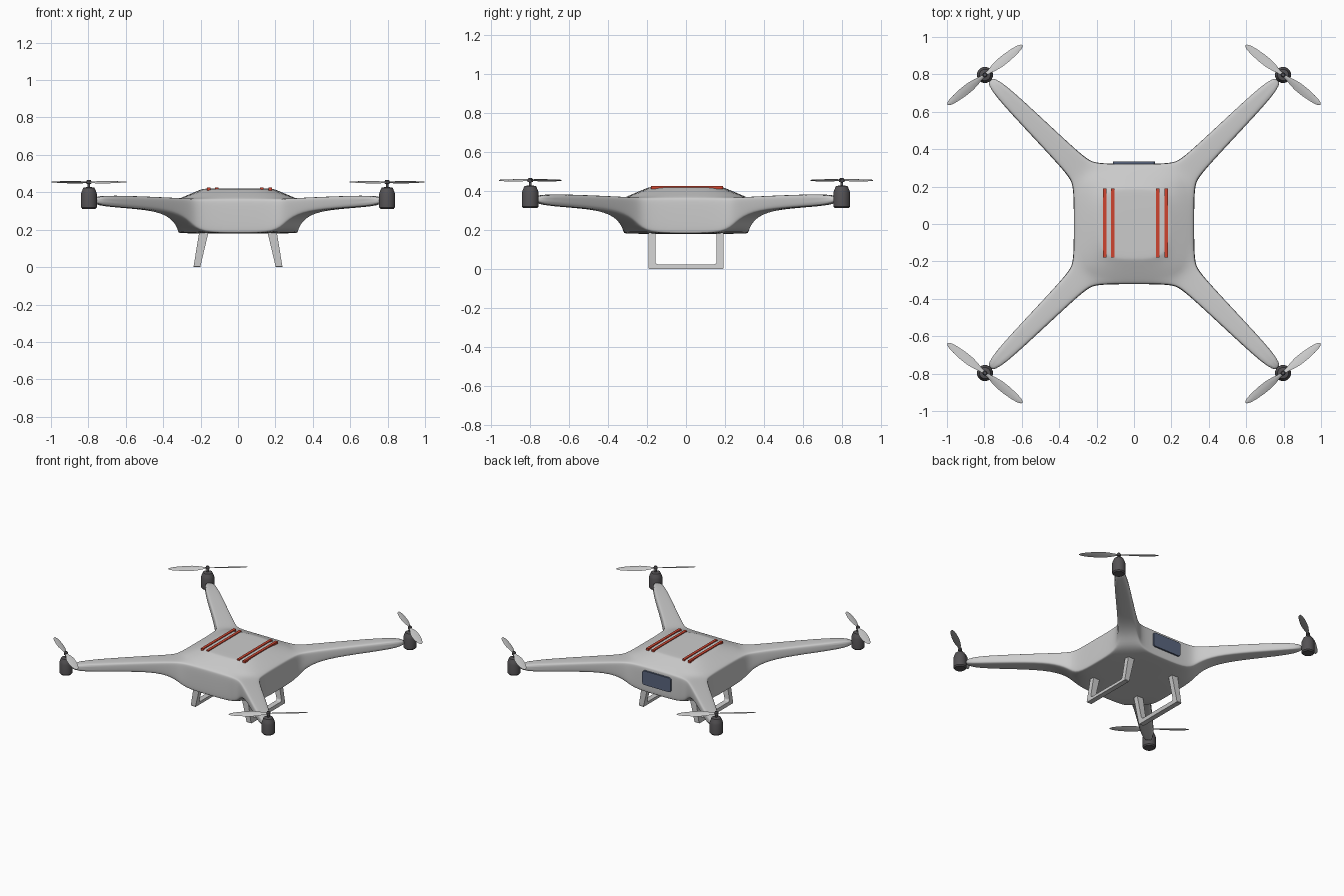
import bpy, bmesh, math
from math import sin, cos, pi, radians, sqrt

if "Cube" in bpy.data.objects:
    bpy.data.objects.remove(bpy.data.objects["Cube"])


def material(name, rgb):
    m = bpy.data.materials.new(name)
    m.diffuse_color = (*rgb, 1)
    m.use_nodes = True
    m.node_tree.nodes["Principled BSDF"].inputs["Base Color"].default_value = m.diffuse_color
    return m


DARK = material("dark_grey", (0.09, 0.085, 0.09))
RED = material("red", (0.62, 0.06, 0.03))
GLASS = material("blue_grey", (0.1, 0.13, 0.21))


def finish(bm, name, mat=None, mirror="", angle=35):
    """Turn a bmesh into a smooth-shaded object, mirrored about the origin."""
    bmesh.ops.recalc_face_normals(bm, faces=bm.faces)
    me = bpy.data.meshes.new(name)
    bm.to_mesh(me)
    bm.free()
    ob = bpy.data.objects.new(name, me)
    bpy.context.collection.objects.link(ob)
    if mat:
        me.materials.append(mat)
    bpy.ops.object.select_all(action='DESELECT')
    ob.select_set(True)
    bpy.context.view_layer.objects.active = ob
    bpy.ops.object.shade_smooth_by_angle(angle=radians(angle))
    if mirror:
        mod = ob.modifiers.new("mirror", 'MIRROR')
        mod.use_axis = ("x" in mirror, "y" in mirror, False)
        mod.use_mirror_merge = False
    return ob


def loft(bm, rings):
    """Skin closed rings of points and cap both ends."""
    vs = [[bm.verts.new(p) for p in r] for r in rings]
    n = len(vs[0])
    for a, b in zip(vs, vs[1:]):
        for i in range(n):
            bm.faces.new((a[i], a[(i + 1) % n], b[(i + 1) % n], b[i]))
    bm.faces.new(vs[0])
    bm.faces.new(vs[-1])


def box(bm, x, y, z):
    loft(bm, [[(x[0], y[0], k), (x[1], y[0], k), (x[1], y[1], k), (x[0], y[1], k)] for k in z])


# Body with four blended arms: one quarter, repeated with flipped signs
A, B, C = 0.19, 0.322, 0.2          # plateau half-size, body half-size, corner cut
LOW, SHOULDER, TOP = 0.18, 0.365, 0.42
R2 = sqrt(2)
# arm sections: distance along the diagonal, half-width, underside z, top z
ARM = [((B + C) / R2, (B - C) / R2, LOW, SHOULDER), (0.42, 0.067, 0.24, 0.367),
       (0.53, 0.06, 0.291, 0.372), (0.75, 0.052, 0.312, 0.379), (1.115, 0.039, 0.328, 0.387)]

bm = bmesh.new()
for sx in (1, -1):
    for sy in (1, -1):
        def face(*pts):
            bm.faces.new([bm.verts.new((sx * p[0], sy * p[1], p[2])) for p in pts])
        rings = []
        for t, w, lo, hi in ARM:
            p, q = (t + w) / R2, (t - w) / R2
            rings.append([(p, q, lo), (q, p, lo), (q, p, hi), (p, q, hi)])
        p1, p2, p3, p4 = rings[0]
        corner = (A, A, TOP)
        face((0, 0, LOW), (B, 0, LOW), p1, p2, (0, B, LOW))
        face((0, 0, TOP), (A, 0, TOP), corner, (0, A, TOP))
        face((B, 0, LOW), p1, p4, (B, 0, SHOULDER))
        face((0, B, LOW), p2, p3, (0, B, SHOULDER))
        face((B, 0, SHOULDER), p4, corner, (A, 0, TOP))
        face((0, B, SHOULDER), p3, corner, (0, A, TOP))
        face(p4, p3, corner)
        for r, s in zip(rings, rings[1:]):
            for i in range(4):
                j = (i + 1) % 4
                face(r[i], r[j], s[j], s[i])
        face(*rings[-1])
bmesh.ops.remove_doubles(bm, verts=bm.verts, dist=1e-4)
bmesh.ops.recalc_face_normals(bm, faces=bm.faces)


def reach(v):
    return (abs(v.co.x) + abs(v.co.y)) / R2


hard = []
for e in bm.edges:
    u, v = e.verts
    across_arm = reach(u) > 0.36 and abs(reach(u) - reach(v)) < 1e-3
    plateau = u.co.z > 0.41 and v.co.z > 0.41
    ang = e.calc_face_angle(0)
    if not across_arm and (ang > radians(40) or (plateau and ang > 0.1)):
        hard.append(e)
bmesh.ops.bevel(bm, geom=hard, offset=0.016, segments=2, profile=0.5, affect='EDGES')
body = finish(bm, "body_and_arms", angle=180)
body.modifiers.new("smooth", 'SUBSURF').levels = 2
body.modifiers["smooth"].render_levels = 2

# Motors
MX = MY = 0.797
N = 28


def lathe(name, profile, mat):
    bm = bmesh.new()
    loft(bm, [[(MX + r * cos(2 * pi * i / N), MY + r * sin(2 * pi * i / N), z)
               for i in range(N)] for r, z in profile])
    return finish(bm, name, mat, "xy")


lathe("motors", [(0.036, 0.312), (0.043, 0.32), (0.043, 0.39), (0.039, 0.403),
                 (0.03, 0.424), (0.012, 0.428)], DARK)
lathe("propeller_shafts", [(0.007, 0.42), (0.007, 0.444), (0.013, 0.446), (0.013, 0.46),
                           (0.008, 0.467)], DARK)

# Propellers: two twisted blades each, lens-shaped in section
bm = bmesh.new()
BLADE = [(0.0, 0.008), (0.03, 0.011), (0.06, 0.019), (0.1, 0.025), (0.15, 0.025),
         (0.2, 0.021), (0.235, 0.015), (0.25, 0.008), (0.256, 0.002)]
for half in (0, pi):
    a = radians(-38.5) + half
    rings = []
    for s, w in BLADE:
        pitch = radians(22 - 50 * s)
        ring = []
        for k, h in ((-1, 0), (-0.3, 0.003), (0.4, 0.0025), (1, 0), (0.4, -0.001), (-0.3, -0.001)):
            o = k * w * cos(pitch)
            ring.append((MX + s * cos(a) - o * sin(a), MY + s * sin(a) + o * cos(a),
                         0.454 + k * w * sin(pitch) + h))
        rings.append(ring)
    loft(bm, rings)
finish(bm, "propellers", None, "xy")

# Landing legs: U-shaped frames leaning outward
outline = [(-0.192, 0.19), (-0.192, 0.004), (-0.188, 0), (0.188, 0), (0.192, 0.004), (0.192, 0.19),
           (0.157, 0.19)]
for cy, a0 in ((0.142, 0), (-0.142, -90)):
    for k in range(5):
        a = radians(a0 - k * 22.5)
        outline.append((cy + 0.015 * cos(a), 0.039 + 0.015 * sin(a)))
outline.append((-0.157, 0.19))
bm = bmesh.new()
loft(bm, [[(x0 + (x1 - x0) * z / 0.19, y, z) for y, z in outline]
          for x0, x1 in ((0.202, 0.157), (0.238, 0.207))])
finish(bm, "landing_legs", None, "x")

# Red stripes on the top plate
bm = bmesh.new()
for x in (-0.157, -0.113, 0.128, 0.172):
    box(bm, (x - 0.0095, x + 0.0095), (-0.18, 0.19), (0.41, 0.425))
finish(bm, "top_stripes", RED)

# Rounded window panel on the back
bm = bmesh.new()
box(bm, (-0.112, 0.112), (0.31, 0.333), (0.24, 0.34))
corners = [e for e in bm.edges if abs(e.verts[0].co.y - e.verts[1].co.y) > 0.01]
bmesh.ops.bevel(bm, geom=corners, offset=0.016, segments=4, profile=0.5, affect='EDGES')
finish(bm, "back_window", GLASS)
